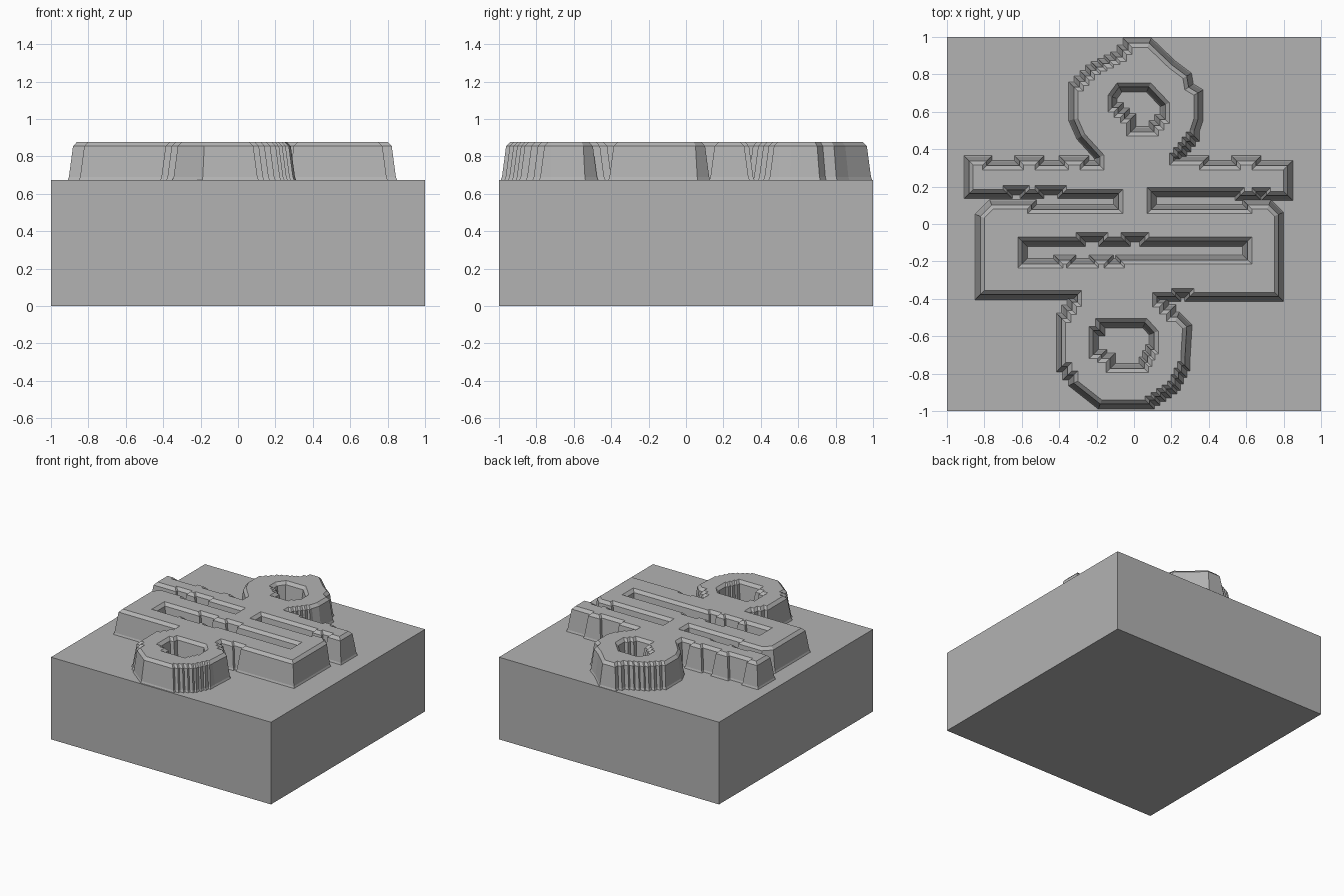
import bpy, bmesh
from mathutils import Vector

cube = bpy.data.objects.get("Cube")
if cube:
    bpy.data.objects.remove(cube)

grey = bpy.data.materials.new("plain_grey")
grey.use_nodes = True
colour = (0.45, 0.45, 0.45, 1)
grey.diffuse_color = colour
grey.node_tree.nodes["Principled BSDF"].inputs["Base Color"].default_value = colour

BLOCK_TOP = 0.675
# Wall section: outward offset and height, from foot to rim
SECTION = [(0.032, BLOCK_TOP - 0.005), (0.024, 0.69), (0.002, 0.855), (-0.02, 0.878)]


def add_object(name, bm):
    mesh = bpy.data.meshes.new(name)
    bm.to_mesh(mesh)
    bm.free()
    mesh.materials.append(grey)
    obj = bpy.data.objects.new(name, mesh)
    bpy.context.collection.objects.link(obj)
    return obj


class Outline:
    """Counter-clockwise path made of straight runs, jogs and stairs."""

    def __init__(self, x, y):
        self.points = [Vector((x, y))]

    def to(self, x, y):
        self.points.append(Vector((x, y)))
        return self

    def stairs(self, x, y, steps):
        start = self.points[-1].copy()
        dx, dy = (x - start.x) / steps, (y - start.y) / steps
        for i in range(steps):
            self.to(start.x + dx * (i + 1), start.y + dy * i)
            self.to(start.x + dx * (i + 1), start.y + dy * (i + 1))
        return self

    def run(self, x, jogs=(), step=0.025):
        # Horizontal run whose level shifts up or down at each jog
        base = self.points[-1].y
        level = base
        for jog_x in jogs:
            self.to(jog_x, level)
            level = base + step if level == base else base
            self.to(jog_x, level)
        return self.to(x, level)

    def offset(self, amount):
        result = []
        pts = self.points
        for i, p in enumerate(pts):
            a = (p - pts[i - 1]).normalized()
            b = (pts[(i + 1) % len(pts)] - p).normalized()
            n1, n2 = Vector((a.y, -a.x)), Vector((b.y, -b.x))
            result.append(p + (n1 + n2) * amount / max(0.5, 1 + n1.dot(n2)))
        return result


# Outer edge of the raised emblem
outer = Outline(-0.18, -0.96).to(0.05, -0.96)
outer.stairs(0.2, -0.86, 5).stairs(0.27, -0.72, 4).to(0.28, -0.55)   # lower ring, right
outer.to(0.23, -0.5).stairs(0.12, -0.385, 3)
outer.run(0.77, (0.22, 0.3), 0.02)                                   # body, right
outer.to(0.77, 0.05).to(0.72, 0.1).run(0.09, (0.61,), -0.025)
outer.to(0.09, 0.175).run(0.82, (0.57, 0.65, 0.71), -0.02)           # right arm
outer.to(0.82, 0.31).run(0.21, (0.65, 0.55, 0.37))
outer.to(0.21, 0.36).stairs(0.32, 0.5, 5).to(0.34, 0.56)             # upper ring
outer.to(0.34, 0.7).to(0.29, 0.73).to(0.28, 0.79).to(0.2, 0.85)
outer.to(0.08, 0.965).to(0, 0.965)
outer.stairs(-0.06, 0.89, 2).stairs(-0.2, 0.82, 4).stairs(-0.32, 0.7, 4)
outer.to(-0.32, 0.56).to(-0.28, 0.47).to(-0.18, 0.36)
outer.to(-0.18, 0.31).run(-0.88, (-0.27, -0.37, -0.51, -0.61, -0.79))  # left arm
outer.to(-0.88, 0.165).run(-0.08, (-0.68, -0.58, -0.51, -0.38), 0.02)
outer.to(-0.08, 0.075).run(-0.76, (-0.55,))                          # body, left
outer.to(-0.82, 0.04).to(-0.82, -0.375).to(-0.3, -0.375)
outer.to(-0.3, -0.42).stairs(-0.385, -0.55, 3)                       # lower ring, left
outer.to(-0.385, -0.76).stairs(-0.32, -0.85, 2)

# Openings, traced in the counter-clockwise sense and reversed below
slot = Outline(-0.6, -0.215).to(-0.48, -0.215)
slot.run(0.61, (-0.4, -0.34, -0.21, -0.14, -0.07), 0.02)
slot.to(0.61, -0.09).run(-0.6, (0.06, -0.05, -0.16, -0.29), 0.025)

upper_eye = Outline(-0.02, 0.49).to(0.08, 0.49)
upper_eye.stairs(0.17, 0.59, 3).to(0.17, 0.64).to(0.08, 0.735).to(-0.08, 0.735)
upper_eye.to(-0.12, 0.68).to(-0.12, 0.62).stairs(-0.02, 0.53, 3)

lower_eye = Outline(-0.13, -0.775).to(0.04, -0.775)
lower_eye.stairs(0.11, -0.64, 4).to(0.11, -0.58).to(0.06, -0.525).to(-0.15, -0.525)
lower_eye.stairs(-0.22, -0.61, 2).to(-0.22, -0.7).stairs(-0.13, -0.74, 2)

for opening in (slot, upper_eye, lower_eye):
    opening.points.reverse()

# Raised emblem: drafted walls with a softened rim, capped top and bottom
bm = bmesh.new()
foot_edges, rim_edges = [], []
for outline in (outer, slot, upper_eye, lower_eye):
    rings = [[bm.verts.new((p.x, p.y, z)) for p in outline.offset(d)] for d, z in SECTION]
    count = len(rings[0])
    for low, high in zip(rings, rings[1:]):
        for i in range(count):
            j = (i + 1) % count
            bm.faces.new((low[i], low[j], high[j], high[i]))
    for ring, edges in ((rings[0], foot_edges), (rings[-1], rim_edges)):
        edges += [bm.edges.get((ring[i - 1], ring[i])) for i in range(count)]
for edges, up in ((foot_edges, -1), (rim_edges, 1)):
    filled = bmesh.ops.triangle_fill(bm, edges=edges, use_beauty=True, normal=(0, 0, up))
    for face in filled["geom"]:
        if isinstance(face, bmesh.types.BMFace):
            face.normal_update()
            if face.normal.z * up < 0:
                face.normal_flip()
add_object("raised_emblem", bm)

# Base block
bm = bmesh.new()
bmesh.ops.create_cube(bm, size=1)
bmesh.ops.scale(bm, verts=bm.verts, vec=(2, 2, BLOCK_TOP))
bmesh.ops.translate(bm, verts=bm.verts, vec=(0, 0, BLOCK_TOP / 2))
add_object("base_block", bm)
